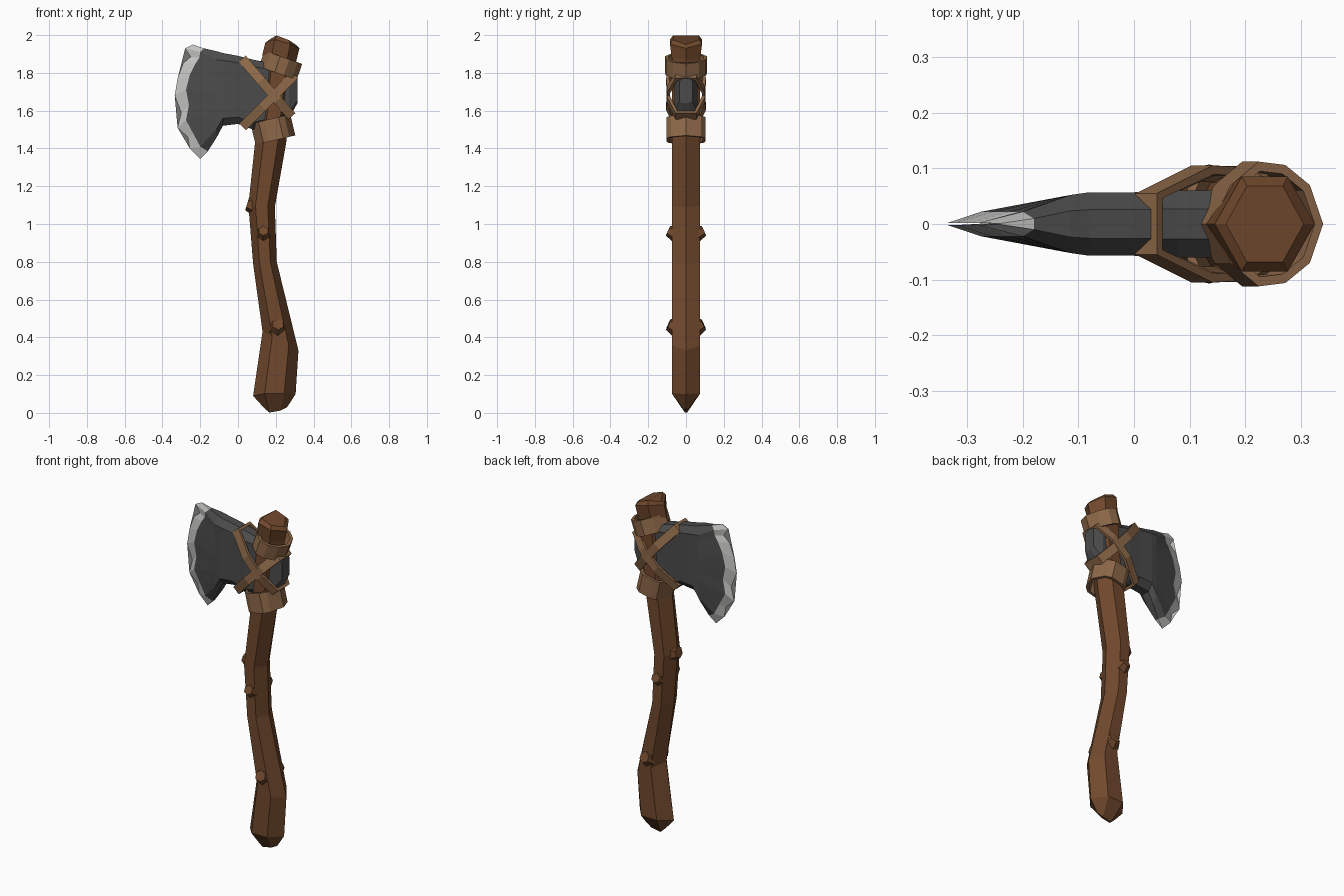
import bpy, bmesh, math
from mathutils import Vector

if "Cube" in bpy.data.objects:
    bpy.data.objects.remove(bpy.data.objects["Cube"])


def material(name, rgb):
    m = bpy.data.materials.new(name)
    m.diffuse_color = (*rgb, 1)
    m.use_nodes = True
    m.node_tree.nodes["Principled BSDF"].inputs["Base Color"].default_value = m.diffuse_color
    return m


WOOD = material("brown wood", (0.165, 0.066, 0.026))
LEATHER = material("tan leather", (0.27, 0.14, 0.066))
STONE = material("dark grey stone", (0.07, 0.07, 0.07))
EDGE = material("pale sharpened edge", (0.55, 0.55, 0.54))


def finish(name, bm, *mats):
    bmesh.ops.recalc_face_normals(bm, faces=bm.faces)
    me = bpy.data.meshes.new(name)
    bm.to_mesh(me)
    bm.free()
    for m in mats:
        me.materials.append(m)
    ob = bpy.data.objects.new(name, me)
    bpy.context.collection.objects.link(ob)
    return ob


def loft(bm, rings, closed=False, mats=None):
    """Skin a list of equally long closed rings."""
    vs = [[bm.verts.new(p) for p in r] for r in rings]
    n = len(vs[0])
    pairs = list(zip(vs, vs[1:])) + ([(vs[-1], vs[0])] if closed else [])
    for k, (a, b) in enumerate(pairs):
        for i in range(n):
            j = (i + 1) % n
            f = bm.faces.new((a[i], a[j], b[j], b[i]))
            f.material_index = mats[k] if mats else 0
    if not closed:
        bm.faces.new(vs[0])
        bm.faces.new(vs[-1])


# handle: bent six-sided branch; each ring is left x, z, right x, z, half depth, front lift
def hexring(xl, zl, xr, zr, h, lift=0.0):
    def at(t, y, dz=0):
        return (xl + (xr - xl) * t, y, zl + (zr - zl) * t + dz)
    return [at(0, 0), at(.27, -h, lift), at(.73, -h, lift * .6), at(1, 0),
            at(.73, h, lift * .6), at(.27, h, lift)]


rings = [
    (.13, .035, .26, .03, .006, -.032),
    (.08, .09, .305, .10, .075, .01),
    (.13, .43, .32, .33, .075),
    (.08, .79, .205, .80, .075),
    (.055, 1.10, .195, 1.09, .075),
    (.09, 1.43, .255, 1.43, .075),
    (.12, 1.63, .27, 1.60, .075),
    (.13, 1.90, .31, 1.87, .075),
    (.145, 1.96, .325, 1.93, .085, .025),
    (.165, 1.975, .305, 1.95, .068, .03),
]
bm = bmesh.new()
loft(bm, [hexring(*r) for r in rings])
finish("handle", bm, WOOD)


# knots: cut branch stubs pointing outwards and up
def knot(name, base, direction, r1, r2, depth):
    bm = bmesh.new()
    rot = Vector(direction).to_track_quat('Z', 'Y').to_matrix().to_4x4()
    bmesh.ops.create_cone(bm, cap_ends=True, segments=6, radius1=r1, radius2=r2, depth=depth)
    bmesh.ops.transform(bm, matrix=rot, verts=bm.verts)
    bmesh.ops.translate(bm, vec=base, verts=bm.verts)
    finish(name, bm, WOOD)


for side, s in (("front", -1), ("back", 1)):
    knot("upper_knot_" + side, (.135, s * .075, .955), (0, s, .45), .042, .028, .045)
    knot("lower_knot_" + side, (.21, s * .072, .46), (.1, s, .45), .05, .032, .045)
knot("side_knot", (.07, 0, 1.10), (-1, 0, .3), .05, .035, .045)

# axe head: rows of points run bottom to top, columns run cutting edge to poll
edge = [(-.20, 1.345), (-.255, 1.40), (-.265, 1.46), (-.32, 1.51), (-.30, 1.59), (-.335, 1.68),
        (-.32, 1.77), (-.29, 1.85), (-.25, 1.885), (-.28, 1.93), (-.24, 1.95)]
inner = [(-.16, 1.385), (-.20, 1.41), (-.235, 1.475), (-.275, 1.55), (-.26, 1.63), (-.275, 1.71),
         (-.255, 1.79), (-.225, 1.85), (-.205, 1.88), (-.20, 1.91), (-.18, 1.93)]
columns = [(edge, .002), (inner, .022)]
for x, z0, z1, t in [(-.115, 1.455, 1.915, .052), (-.08, 1.52, 1.905, .057), (0, 1.53, 1.89, .057),
                     (.08, 1.50, 1.87, .06), (.27, 1.56, 1.83, .06), (.315, 1.64, 1.77, .035)]:
    columns.append(([(x, z0 + (z1 - z0) * i / 10) for i in range(11)], t))


def head_ring(pts, t):
    ys = [t * (.45 if i in (0, 10) else 1) for i in range(11)]
    front = [(x, -y, z) for (x, z), y in zip(pts, ys)]
    back = [(x, y, z) for (x, z), y in zip(pts, ys)]
    return front + back[::-1]


bm = bmesh.new()
loft(bm, [head_ring(*c) for c in columns], mats=[1] + [0] * 6)
for f in bm.faces:  # thin cap along the cutting edge
    if len(f.verts) > 4 and f.calc_center_median().x < -.1:
        f.material_index = 1
finish("axe_head", bm, STONE, EDGE)


# leather bands: closed ribbons in a plane tilted about y, outline as (share of length, half depth)
def band(name, p0, p1, half, width, th=.016):
    a, b = Vector((p0[0], 0, p0[1])), Vector((p1[0], 0, p1[1]))
    u = (b - a).normalized()
    w = Vector((-u.z, 0, u.x)) * width / 2
    mid, length = (a + b) / 2, (b - a).length
    loop = [(s, -y) for s, y in half] + [(s, y) for s, y in reversed(half) if y > 0]
    sections = []
    for s, y in loop:
        d = (s - .5) * length
        outer = mid + u * d + Vector((0, y, 0))
        inn = mid + u * d * (1 - 2 * th / length) + Vector((0, y * (1 - th / .105), 0))
        sections.append([outer - w, outer + w, inn + w, inn - w])
    bm = bmesh.new()
    loft(bm, sections, closed=True)
    finish(name, bm, LEATHER)


wrap = [(0, 0), (.17, .07), (.42, .112), (.66, .106), (.88, .07), (1, 0)]
band("upper_wrap", (.125, 1.875), (.325, 1.805), wrap, .09)
band("lower_wrap", (.08, 1.475), (.29, 1.525), [(0, 0), (.2, .09), (.35, .104), (.7, .104), (.85, .08), (1, 0)], .115)
cross = [(0, .055), (.38, .105), (.72, .1), (1, .055)]
band("falling_cross_strap", (.022, 1.875), (.285, 1.57), cross, .05)
band("rising_cross_strap", (.025, 1.515), (.30, 1.79), cross, .05)
